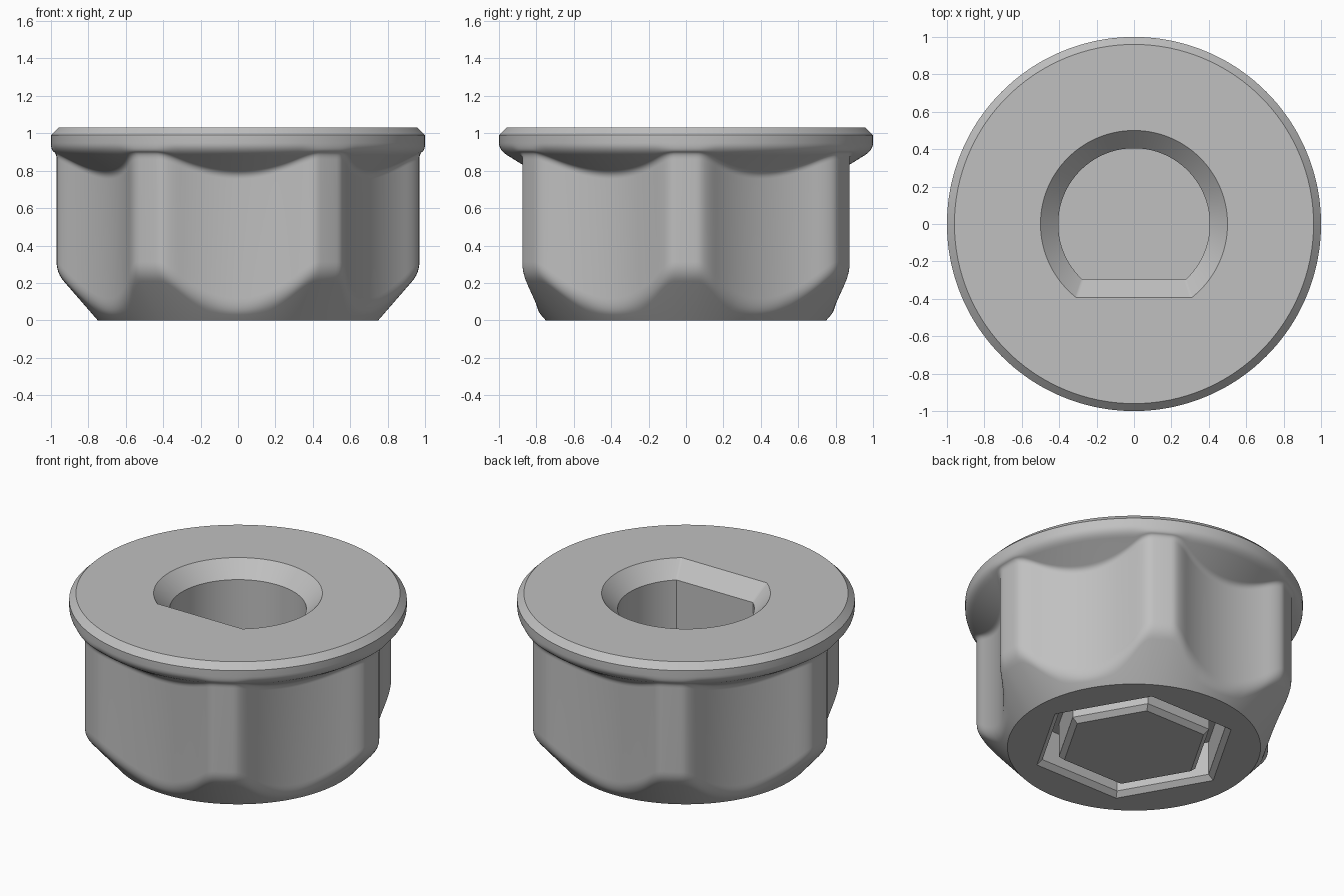
import bpy, bmesh
from math import sin, cos, radians, sqrt
from mathutils import Vector

if "Cube" in bpy.data.objects:
    bpy.data.objects.remove(bpy.data.objects["Cube"])

N = 360            # one column per degree
LOBE = 0.97        # radius of the six grip lobes
FLUTE_C, FLUTE_R = 1.72, 0.92   # scallop circle: centre distance, radius


def smooth_min(a, b, k):
    h = max(k - abs(a - b), 0) / k
    return min(a, b) - h * h * k / 4


def grip_radius(deg):
    """Six lobes with concave scallops between them, blended softly."""
    a = radians(deg % 60 - 30)
    flute = FLUTE_C * cos(a) - sqrt(FLUTE_R ** 2 - (FLUTE_C * sin(a)) ** 2)
    return smooth_min(LOBE, flute, 0.06)


def fillet(prev, corner, nxt, size, steps=6):
    """Rounded corner as a short quadratic curve."""
    p, c, n = Vector(prev), Vector(corner), Vector(nxt)
    a = c + (p - c).normalized() * min(size, (p - c).length * 0.48)
    b = c + (n - c).normalized() * min(size, (n - c).length * 0.48)
    ts = [i / steps for i in range(steps + 1)]
    return [tuple(a * (1 - t) ** 2 + c * 2 * t * (1 - t) + b * t * t) for t in ts]


def outer_profile(deg):
    """(radius, z) from the base edge, up the grip and flange, to the top."""
    r = grip_radius(deg)
    base, low = (0.75, 0), (r, (r - 0.75) / 0.87)
    high, rim = (r, 0.91 - (1 - r) * 0.62), (1, 0.91)
    shoulder = (1, 0.99)
    return ([base] + fillet(base, low, high, 0.06) + fillet(low, high, rim, 0.03)
            + fillet(high, rim, shoulder, 0.05) + [shoulder, (0.96, 1.03)])


def polar(r, deg, z):
    return Vector((r * cos(radians(deg)), r * sin(radians(deg)), z))


def hex_ring(apothem, z):
    return [polar(apothem / cos(radians(d % 60 - 30)), d, z) for d in range(N)]


def d_ring(radius, half, z):
    """Circle with a flat toward the front; half is the flat's half angle."""
    ring = []
    for d in range(N):
        t = (d + 90 + 180) % 360 - 180      # angle from the front
        s, m = (1 if t >= 0 else -1), abs(t)
        a = m * half / 40 if m <= 40 else half + (m - 40) * (180 - half) / 140
        r = radius * cos(radians(half)) / cos(radians(a)) if m <= 40 else radius
        ring.append(polar(r, s * a - 90, z))
    return ring


# Hexagonal groove in the base around a flush island
rings = [hex_ring(0.38, 0), hex_ring(0.41, 0.03), hex_ring(0.41, 0.25),
         hex_ring(0.50, 0.25), hex_ring(0.50, 0.03), hex_ring(0.53, 0)]
# Fluted grip and flange
columns = [outer_profile(d) for d in range(N)]
for level in zip(*columns):
    rings.append([polar(r, d, z) for d, (r, z) in enumerate(level)])
# Chamfered D-shaped socket in the top
rings += [d_ring(0.50, 38, 1.03), d_ring(0.405, 43, 0.93), d_ring(0.405, 43, 0.4)]

bm = bmesh.new()
loops = [[bm.verts.new(p) for p in ring] for ring in rings]
for lo, hi in zip(loops, loops[1:]):
    for i in range(N):
        j = (i + 1) % N
        bm.faces.new((lo[i], lo[j], hi[j], hi[i]))
bm.faces.new(loops[0][::-1])
bm.faces.new(loops[-1])
bmesh.ops.recalc_face_normals(bm, faces=bm.faces[:])

mesh = bpy.data.meshes.new("fluted_knob")
bm.to_mesh(mesh)
bm.free()
knob = bpy.data.objects.new("fluted_knob", mesh)
bpy.context.collection.objects.link(knob)

# Plain grey finish
grey = bpy.data.materials.new("plain_grey")
grey.use_nodes = True
colour = (0.53, 0.53, 0.53, 1)
grey.diffuse_color = colour
grey.node_tree.nodes["Principled BSDF"].inputs["Base Color"].default_value = colour
mesh.materials.append(grey)

bpy.ops.object.select_all(action='DESELECT')
knob.select_set(True)
bpy.context.view_layer.objects.active = knob
bpy.ops.object.shade_smooth_by_angle(angle=radians(30))
